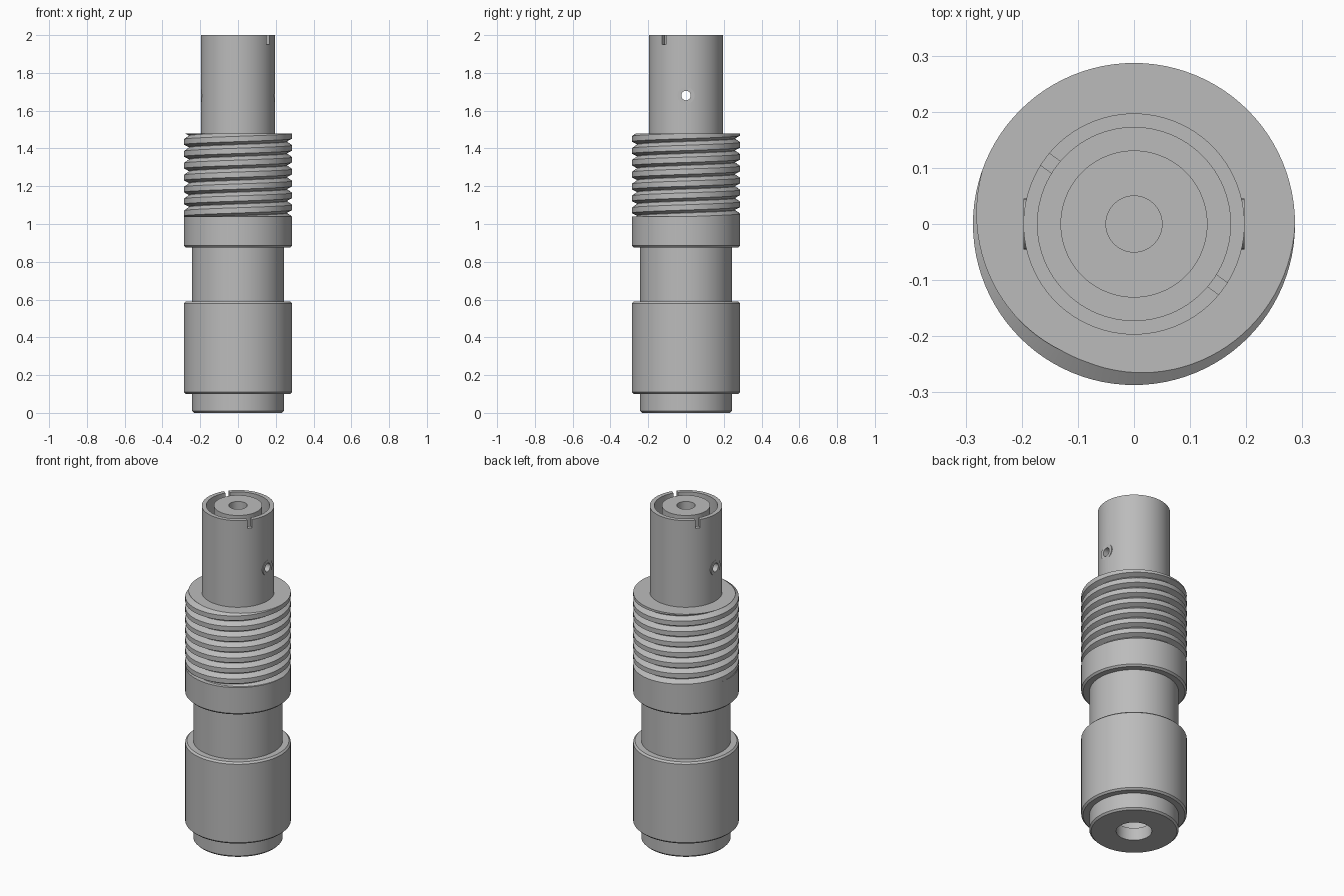
import bpy, bmesh
from math import sin, cos, pi, radians, hypot
from mathutils import Matrix

if "Cube" in bpy.data.objects:
    bpy.data.objects.remove(bpy.data.objects["Cube"])

steel = bpy.data.materials.new("satin grey metal")
steel.use_nodes = True
GREY = (0.5, 0.5, 0.5, 1)
steel.diffuse_color = GREY
shader = next(n for n in steel.node_tree.nodes if n.type == 'BSDF_PRINCIPLED')
shader.inputs["Base Color"].default_value = GREY

SEG = 96


def finish(name, bm, matrix=None):
    bmesh.ops.recalc_face_normals(bm, faces=bm.faces)
    mesh = bpy.data.meshes.new(name)
    bm.to_mesh(mesh)
    bm.free()
    mesh.materials.append(steel)
    ob = bpy.data.objects.new(name, mesh)
    bpy.context.collection.objects.link(ob)
    if matrix:
        ob.matrix_world = matrix
    return ob


def smooth(ob):
    bpy.ops.object.select_all(action='DESELECT')
    ob.select_set(True)
    bpy.context.view_layer.objects.active = ob
    bpy.ops.object.shade_smooth_by_angle(angle=radians(25))


def lathe(name, profile, ring=False, seg=SEG, matrix=None):
    """Spin (radius, z) points; a ring profile joins its last point to its first."""
    bm = bmesh.new()
    verts = [bm.verts.new((r, 0, z)) for r, z in profile]
    edges = [bm.edges.new(p) for p in zip(verts, verts[1:])]
    if ring:
        edges.append(bm.edges.new((verts[-1], verts[0])))
    bmesh.ops.spin(bm, geom=verts + edges, axis=(0, 0, 1), cent=(0, 0, 0),
                   angle=2 * pi, steps=seg, use_merge=True)
    bmesh.ops.remove_doubles(bm, verts=bm.verts, dist=1e-5)
    return finish(name, bm, matrix)


def cut(target, cutters):
    for c in cutters:
        mod = target.modifiers.new("cut", 'BOOLEAN')
        mod.operation = 'DIFFERENCE'
        mod.solver = 'EXACT'
        mod.object = c
    graph = bpy.context.evaluated_depsgraph_get()
    mesh = bpy.data.meshes.new_from_object(target.evaluated_get(graph))
    target.modifiers.clear()
    target.data = mesh
    for c in cutters:
        bpy.data.objects.remove(c)


# Stepped lower body with chamfered shoulders and a bore in the base
B = 0.01
R, N = 0.287, 0.243
body = lathe("lower_body", [
    (0, 0.3), (0.13, 0.3), (0.13, 0.076), (0.097, 0.076), (0.097, 0),
    (N - B, 0), (N, B), (N, 0.1), (R - B, 0.1), (R, 0.1 + B),
    (R, 0.59 - B), (R - B, 0.59), (N, 0.59), (N, 0.875),
    (R - B, 0.875), (R, 0.875 + B), (R, 1.04), (0.19, 1.04), (0, 1.04)])
smooth(body)

# Right-handed screw thread, swept as a helix and trimmed flat at both ends
PITCH, ROOT, BOTTOM, TOP = 0.063, 0.26, 1.04, 1.48
tooth = [(ROOT, 0), (R, 0.014), (R, 0.042), (ROOT, 0.061), (ROOT, PITCH)]
start = TOP - 0.042 - 9 * PITCH
bm = bmesh.new()
rows = []
for i in range(SEG * 11):
    a = 2 * pi * i / SEG
    z0 = start + PITCH * i / SEG
    rows.append([bm.verts.new((r * cos(a), r * sin(a), z0 + z)) for r, z in tooth])
for p, q in zip(rows, rows[1:]):
    for j in range(len(tooth) - 1):
        bm.faces.new((p[j], q[j], q[j + 1], p[j + 1]))
bmesh.ops.remove_doubles(bm, verts=bm.verts, dist=1e-5)
for z, side in ((BOTTOM, -1), (TOP, 1)):
    bmesh.ops.bisect_plane(bm, geom=bm.verts[:] + bm.edges[:] + bm.faces[:],
                           plane_co=(0, 0, z), plane_no=(0, 0, side), clear_outer=True)
    rim = [e for e in bm.edges if e.is_boundary
           and all(abs(v.co.z - z) < 1e-4 for v in e.verts)]
    grown = bmesh.ops.extrude_edge_only(bm, edges=rim)["geom"]
    for v in grown:
        if isinstance(v, bmesh.types.BMVert):
            k = 0.19 / hypot(v.co.x, v.co.y)
            v.co.x *= k
            v.co.y *= k
smooth(finish("screw_thread", bm))

# Upper barrel: outer sleeve, ring groove and bored centre core
barrel = lathe("upper_barrel", [
    (0, 1.04), (0.197, 1.04), (0.197, 2), (0.172, 2), (0.172, 1.76),
    (0.131, 1.76), (0.131, 2), (0.05, 2), (0.05, 1.5), (0, 1.5)])
along_x = Matrix.Translation((0, 0, 1.68)) @ Matrix.Rotation(pi / 2, 4, 'Y')
cutters = [lathe("pin_hole_cutter", [(0, -0.4), (0.025, -0.4), (0.025, 0.4), (0, 0.4)],
                 seg=32, matrix=along_x)]

# Two opposite notches in the sleeve rim
for deg in (-36, 144):
    bm = bmesh.new()
    bmesh.ops.create_cube(bm, size=1, matrix=Matrix.Diagonal((0.06, 0.026, 0.1, 1)))
    place = Matrix.Rotation(radians(deg), 4, 'Z') @ Matrix.Translation((0.185, 0, 2))
    cutters.append(finish("notch_cutter", bm, place))
bpy.context.view_layer.update()
cut(barrel, cutters)
smooth(barrel)

# Flat collars around the cross hole
for name, s in (("left_hole_collar", 1), ("right_hole_collar", -1)):
    smooth(lathe(name, [(0.025, s * 0.18), (0.045, s * 0.18),
                        (0.045, s * 0.197), (0.025, s * 0.197)],
                 ring=True, seg=32, matrix=along_x))
